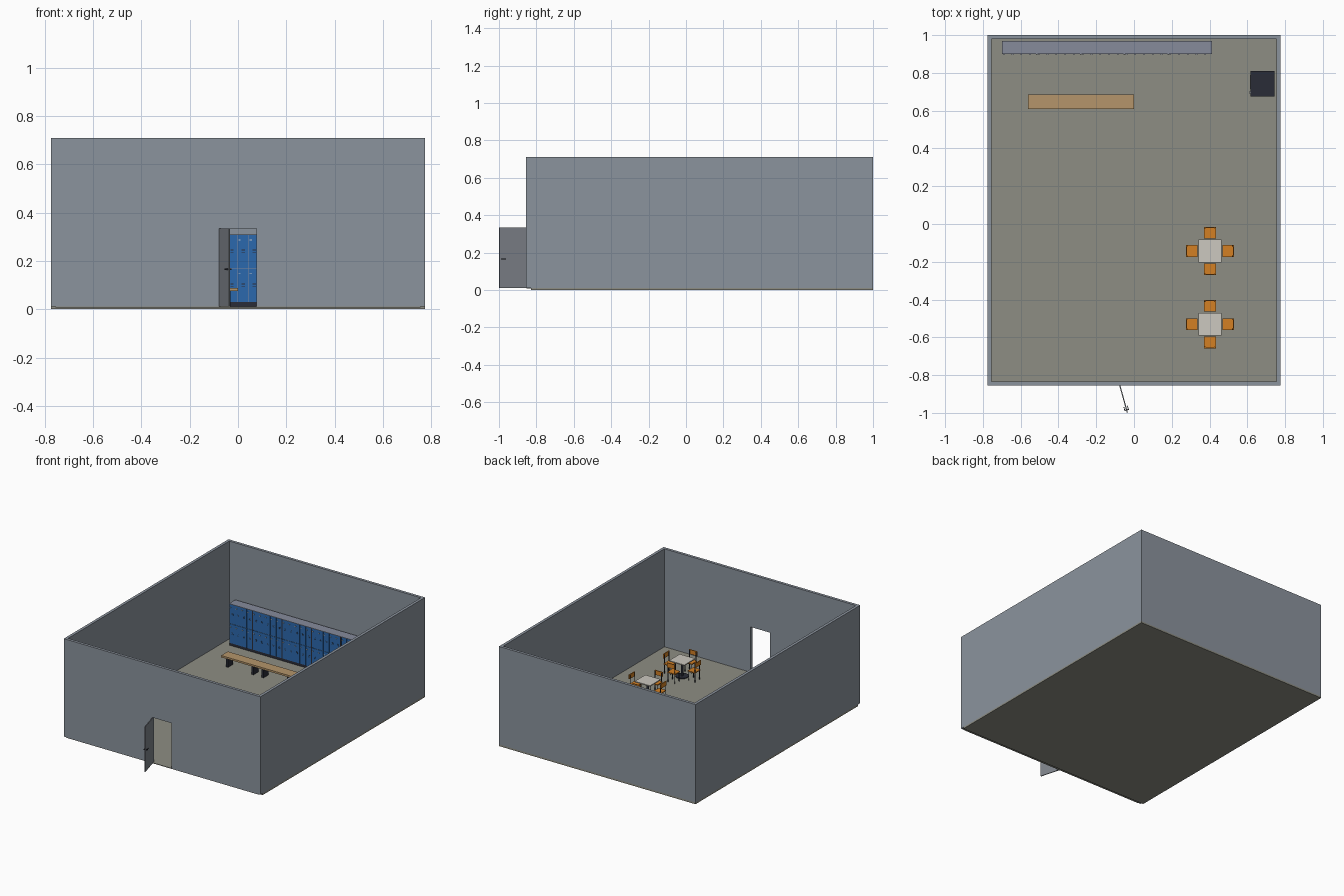
import bpy, bmesh, math
from mathutils import Matrix, Vector

default = bpy.data.objects.get("Cube")
if default:
    bpy.data.objects.remove(default, do_unlink=True)


def material(name, hexcode):
    channels = [int(hexcode[i:i + 2], 16) / 255 for i in (0, 2, 4)]
    color = [c ** 2.2 for c in channels] + [1]
    mat = bpy.data.materials.new(name)
    mat.use_nodes = True
    mat.diffuse_color = color
    mat.node_tree.nodes["Principled BSDF"].inputs["Base Color"].default_value = color
    return mat


WALL = material("wall_paint", "8A929C")
FLOOR = material("floor_concrete", "8C8C82")
DOOR = material("door_paint", "7E838A")
BLUE = material("locker_blue", "2F68AC")
STEEL = material("locker_steel", "858A9A")
SILVER = material("silver", "C4CAD2")
DARK = material("dark_metal", "2E303A")
WOOD = material("bench_wood", "B3946A")
ORANGE = material("chair_orange", "D27F28")
TOP = material("table_top", "CBC7BE")
GLASS = material("display_glass", "4A5A6C")


def add_box(bm, low, high):
    low, high = Vector(low), Vector(high)
    size = Matrix.Diagonal(high - low).to_4x4()
    bmesh.ops.create_cube(bm, size=1, matrix=Matrix.Translation((low + high) / 2) @ size)


def add_disc(bm, radius, bottom, top, sides=24):
    bmesh.ops.create_cone(bm, cap_ends=True, segments=sides, radius1=radius, radius2=radius,
                          depth=top - bottom, matrix=Matrix.Translation((0, 0, (bottom + top) / 2)))


def mesh_from(name, bm, mat):
    bmesh.ops.recalc_face_normals(bm, faces=bm.faces)
    mesh = bpy.data.meshes.new(name)
    bm.to_mesh(mesh)
    bm.free()
    mesh.materials.append(mat)
    return mesh


def place(name, mesh, location=(0, 0, 0), turn=0):
    obj = bpy.data.objects.new(name, mesh)
    obj.location = location
    obj.rotation_euler.z = turn
    bpy.context.collection.objects.link(obj)
    return obj


def boxes_mesh(name, mat, boxes):
    bm = bmesh.new()
    for low, high in boxes:
        add_box(bm, low, high)
    return mesh_from(name, bm, mat)


def boxes(name, mat, *items):
    return place(name, boxes_mesh(name, mat, items))


# Room dimensions
side, front, back = 0.775, -0.855, 1.0
thick, ground, height = 0.02, 0.012, 0.71
door_l, door_r, door_top = -0.078, 0.076, 0.335

# Floor slab
boxes("floor", FLOOR, ((-side, front + 0.025, 0), (side, back, ground)),
      ((-side + thick, front + 0.002, ground - 0.004), (side - thick, front + 0.03, ground)))

# Walls: one footprint broken by the doorway, plus the piece above the door
inner_s, inner_f, inner_b = side - thick, front + thick, back - thick
footprint = [(door_r, front), (side, front), (side, back), (-side, back), (-side, front),
             (door_l, front), (door_l, inner_f), (-inner_s, inner_f), (-inner_s, inner_b),
             (inner_s, inner_b), (inner_s, inner_f), (door_r, inner_f)]
bm = bmesh.new()
face = bm.faces.new([bm.verts.new((x, y, ground)) for x, y in footprint])
raised = bmesh.ops.extrude_face_region(bm, geom=[face])["geom"]
bmesh.ops.translate(bm, vec=(0, 0, height - ground),
                    verts=[v for v in raised if isinstance(v, bmesh.types.BMVert)])
add_box(bm, (door_l, front, door_top), (door_r, inner_f, height))
place("walls", mesh_from("walls", bm, WALL))

# Open door, hinged at the doorway edge
swing = math.radians(15.5)
leaf = 0.149
hinge = (door_l + 0.003, front, 0)
place("door", boxes_mesh("door", DOOR, [((-0.003, -leaf, ground), (0.003, 0, door_top))]), hinge, swing)
handle_parts = []
for s in (-1, 1):
    handle_parts.append(((min(0, s * 0.012), -leaf + 0.012, 0.163),
                         (max(0, s * 0.012), -leaf + 0.017, 0.168)))
    handle_parts.append(((s * 0.01 - 0.002, -leaf + 0.012, 0.163),
                         (s * 0.01 + 0.002, -leaf + 0.035, 0.168)))
place("door_handle", boxes_mesh("door_handle", DARK, handle_parts), hinge, swing)

# Locker row: carcass, plinth, doors, handles, vents and dark dividers
start, columns, pitch = -0.70, 24, 0.0464
end = start + columns * pitch
face_y, rear_y, locker_top, plinth_top = 0.903, 0.97, 0.31, 0.03
boxes("locker_body", STEEL, ((start, face_y, plinth_top), (end, rear_y, locker_top)),
      ((start, face_y - 0.004, locker_top - 0.003), (end, rear_y, locker_top)))
boxes("locker_plinth", DARK, ((start, face_y, ground), (end, rear_y, plinth_top)))
doors, handles, vents, dividers = [], [], [], []
row_height = (locker_top - plinth_top) / 2
gap = 0.001
for column in range(columns):
    x0 = start + column * pitch
    for row in range(2):
        z0 = plinth_top + row * row_height
        z1 = z0 + row_height
        doors.append(((x0 + gap, face_y - 0.003, z0 + gap),
                      (x0 + pitch - gap, face_y, z1 - 2 * gap)))
        handles.append(((x0 + 0.006, face_y - 0.007, z1 - 0.025),
                        (x0 + 0.015, face_y - 0.003, z1 - 0.021)))
        for slot in range(3):
            z = z0 + 0.065 + slot * 0.006
            vents.append(((x0 + pitch * 0.4, face_y - 0.0036, z),
                          (x0 + pitch * 0.7, face_y - 0.003, z + 0.002)))
    if column % 5 == 4:
        dividers.append(((x0 - 0.004, face_y - 0.006, plinth_top),
                         (x0 + 0.004, face_y, locker_top - 0.003)))
boxes("locker_doors", BLUE, *doors)
boxes("locker_handles", SILVER, *handles)
boxes("locker_vents", DARK, *vents)
boxes("locker_dividers", DARK, *dividers)

# Two benches end to end
bench_length, bench_front, bench_back = 0.28, 0.61, 0.685
plank = boxes_mesh("bench_plank", WOOD, [((0, bench_front, 0.075), (bench_length, bench_back, 0.088))])
supports = boxes_mesh("bench_legs", DARK, [
    ((x - 0.008, bench_front + 0.01, ground), (x + 0.008, bench_back - 0.01, 0.075))
    for x in (0.04, bench_length - 0.04)])
for i, label in enumerate(("right", "left")):
    spot = (-0.56 + i * bench_length, 0, 0)
    place("bench_plank_" + label, plank, spot)
    place("bench_legs_" + label, supports, spot)

# Vending cabinet facing into the room
vx, vy0, vy1, vtop = 0.618, 0.675, 0.81, 0.3
boxes("vending_body", DARK, ((vx, vy0, ground), (0.745, vy1, vtop)))
boxes("vending_window", GLASS, ((vx - 0.002, vy0 + 0.04, 0.09), (vx, vy1 - 0.01, vtop - 0.02)))
boxes("vending_controls", SILVER,
      ((vx - 0.007, vy0 + 0.012, 0.15), (vx, vy0 + 0.028, 0.21)),
      ((vx - 0.003, vy0 + 0.04, 0.04), (vx, vy1 - 0.02, 0.07)))

# Table meshes
table_top = boxes_mesh("table_top", TOP, [((-0.06, -0.06, 0.125), (0.06, 0.06, 0.132))])
bm = bmesh.new()
add_disc(bm, 0.042, ground, 0.018)
add_disc(bm, 0.008, 0.018, 0.12)
add_disc(bm, 0.03, 0.12, 0.125)
table_base = mesh_from("table_base", bm, DARK)

# Chair meshes, built on the +x side of a table
half, near, far, seat = 0.031, 0.066, 0.128, 0.083
shell = boxes_mesh("chair_shell", ORANGE, [
    ((near, -half, seat - 0.006), (far - 0.004, half, seat)),
    ((far - 0.006, -half, 0.118), (far, half, 0.15))])
frame_parts = []
for y in (-half + 0.005, half - 0.005):
    for x, top in ((near + 0.005, seat - 0.006), (far - 0.008, 0.145)):
        frame_parts.append(((x - 0.002, y - 0.002, ground), (x + 0.002, y + 0.002, top)))
    frame_parts.append(((near + 0.005, y - 0.002, seat - 0.01), (far - 0.008, y + 0.002, seat - 0.006)))
frame = boxes_mesh("chair_frame", DARK, frame_parts)

# Two dining sets of a table and four chairs
for label, y in (("back", -0.143), ("front", -0.53)):
    centre = (0.402, y, 0)
    place("table_top_" + label, table_top, centre)
    place("table_base_" + label, table_base, centre)
    for k in range(4):
        turn = k * math.pi / 2
        place(f"chair_shell_{label}_{k}", shell, centre, turn)
        place(f"chair_frame_{label}_{k}", frame, centre, turn)
